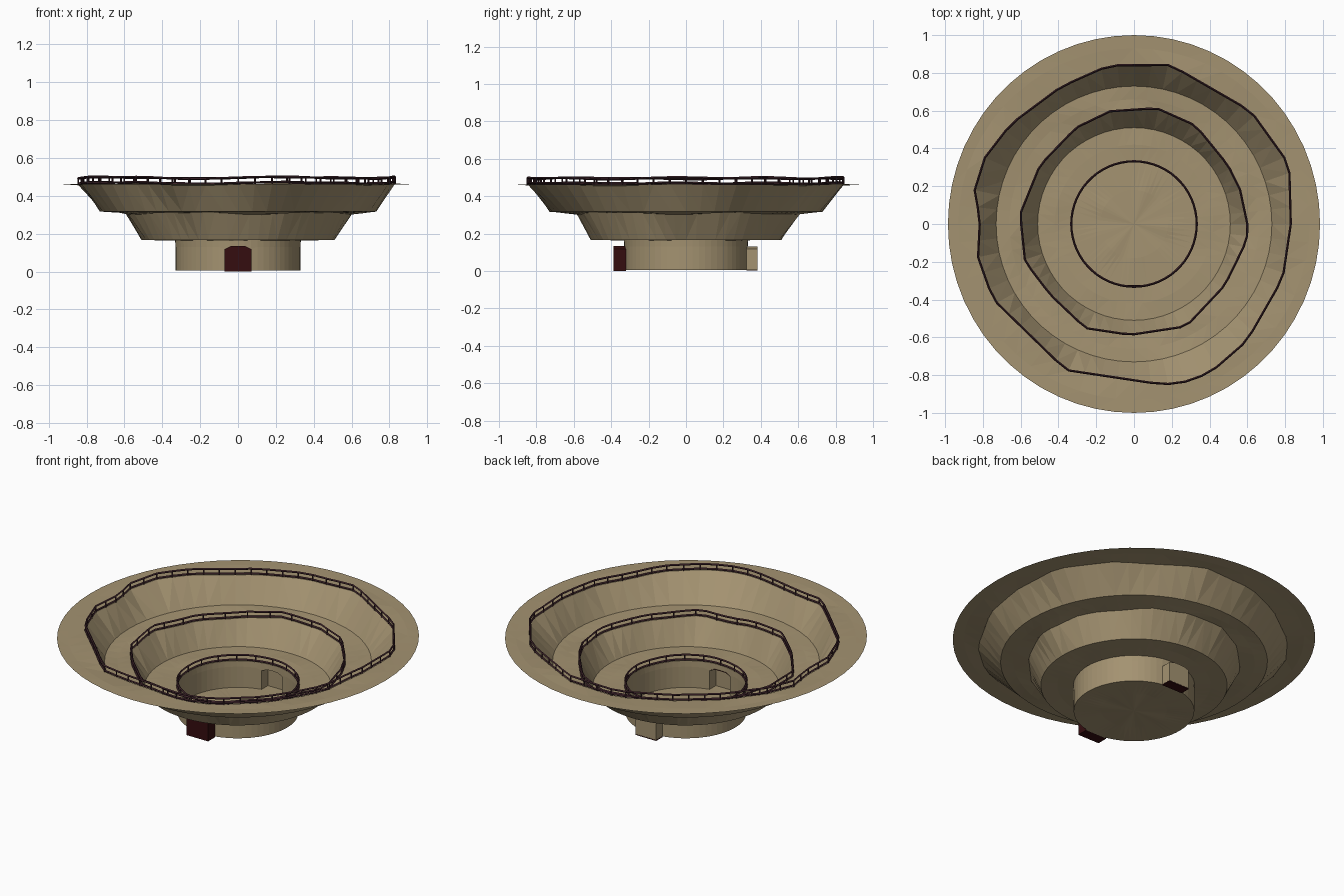
import bpy, bmesh, math, random
from mathutils import Vector

random.seed(4)
if "Cube" in bpy.data.objects:
    bpy.data.objects.remove(bpy.data.objects["Cube"])

SEG = 60
DOOR_HALF = math.radians(12.5)


def material(name, rgb):
    m = bpy.data.materials.new(name)
    m.use_nodes = True
    m.diffuse_color = (*rgb, 1)
    bsdf = m.node_tree.nodes["Principled BSDF"]
    bsdf.inputs["Base Color"].default_value = (*rgb, 1)
    bsdf.inputs["Roughness"].default_value = 0.9
    return m


sand = material("sand", (0.37, 0.29, 0.165))
dark_red = material("dark red", (0.035, 0.004, 0.005))
rail_maroon = material("rail maroon", (0.045, 0.016, 0.022))


def add_object(name, bm, mat):
    mesh = bpy.data.meshes.new(name)
    bm.to_mesh(mesh)
    bm.free()
    mesh.materials.append(mat)
    ob = bpy.data.objects.new(name, mesh)
    bpy.context.collection.objects.link(ob)
    return ob


# Uneven rims: (angle in degrees, radius), joined by straight lines
OUTER = [(0, .83), (21, .88), (44, .86), (77, .864), (99, .85), (118, .823),
         (141, .84), (156, .864), (169, .864), (177, .816), (192, .844),
         (208, .846), (245, .853), (276, .845), (285, .88), (297, .885),
         (314, .86), (340, .838), (360, .83)]
MIDDLE = [(0, .6), (18, .59), (32, .587), (58, .615), (79, .625), (102, .61),
          (121, .595), (148, .587), (175, .605), (199, .61), (220, .58),
          (245, .608), (268, .587), (297, .608), (326, .58), (352, .604),
          (360, .6)]


def rim_point(points, angle):
    d = math.degrees(angle) % 360
    for (a0, r0), (a1, r1) in zip(points, points[1:]):
        if a0 <= d <= a1:
            t = (d - a0) / (a1 - a0)
            p0, p1 = (Vector((r * math.cos(math.radians(a)), r * math.sin(math.radians(a))))
                      for a, r in ((a0, r0), (a1, r1)))
            return p0.lerp(p1, t)


def ring(bm, shape, z, wobble=0.0):
    """One ring of vertices; shape is a radius or a list of rim points."""
    verts, phase = [], random.uniform(0, 6)
    for i in range(SEG):
        a = math.tau * i / SEG
        if isinstance(shape, list):
            p = rim_point(shape, a)
        else:
            p = Vector((math.cos(a), math.sin(a))) * shape
        dz = wobble * (math.sin(5 * a + phase) + 0.6 * math.sin(9 * a + 2 * phase))
        verts.append(bm.verts.new((p.x, p.y, z + dz)))
    return verts


# Stepped bowl, from the floor out to the rim
bm = bmesh.new()
centre = bm.verts.new((0, 0, 0.006))
rings = [ring(bm, s, z, w) for s, z, w in (
    (0.18, 0.008, 0.002), (0.33, 0.005, 0), (0.33, 0.13, 0),
    (0.332, 0.165, 0.001), (0.42, 0.168, 0.002), (0.51, 0.167, 0),
    (MIDDLE, 0.308, 0.005), (0.66, 0.312, 0.003), (0.73, 0.317, 0),
    (OUTER, 0.46, 0.004), (0.93, 0.462, 0.001), (1.0, 0.463, 0))]
for v in rings[-1]:
    v.co.x *= 0.985
for i in range(SEG):
    bm.faces.new((centre, rings[0][i], rings[0][(i + 1) % SEG]))
door_faces = {-1: [], 1: []}
for k, (lo, hi) in enumerate(zip(rings, rings[1:])):
    for i in range(SEG):
        j = (i + 1) % SEG
        f = bm.faces.new((lo[i], hi[i], hi[j], lo[j]))
        mid = f.calc_center_median()
        if k == 1 and abs(math.atan2(mid.x, abs(mid.y))) < DOOR_HALF:
            door_faces[1 if mid.y > 0 else -1].append(f)

# Arched tops of the two doorways
for v in rings[2]:
    off = abs(math.atan2(v.co.x, abs(v.co.y)))
    if off < DOOR_HALF:
        v.co.z = 0.131 - 0.014 * (off / DOOR_HALF) ** 3

# Doorway alcoves pushed out through the pit wall
for side, faces in door_faces.items():
    out = bmesh.ops.extrude_face_region(bm, geom=faces)["geom"]
    for v in out:
        if isinstance(v, bmesh.types.BMVert):
            v.co.y = side * 0.383
    old = [f for f in faces if f.is_valid]
    if old:
        bmesh.ops.delete(bm, geom=old, context="FACES")
rims = {"pit": [v.co.copy() for v in rings[3]],
        "middle": [v.co.copy() for v in rings[6]],
        "outer": [v.co.copy() for v in rings[9]]}
bmesh.ops.triangulate(bm, faces=bm.faces[:])
add_object("stepped_bowl", bm, sand)

# Red casing behind the front doorway, open toward the pit
bm = bmesh.new()
arch = [(-.072, 0), (-.072, .118), (-.04, .134), (.04, .134), (.072, .118), (.072, 0)]
inner = [bm.verts.new((x, -0.322, z)) for x, z in arch]
outer = [bm.verts.new((x, -0.388, z)) for x, z in arch]
bm.faces.new(outer)
for i in range(len(arch)):
    j = (i + 1) % len(arch)
    bm.faces.new((inner[i], inner[j], outer[j], outer[i]))
bmesh.ops.recalc_face_normals(bm, faces=bm.faces[:])
add_object("front_door_casing", bm, dark_red)

# Red sill under the back doorway
bm = bmesh.new()
bmesh.ops.create_cube(bm, size=1)
for v in bm.verts:
    v.co = (v.co.x * 0.138, 0.353 + v.co.y * 0.06, 0.002 + v.co.z * 0.004)
add_object("back_door_sill", bm, dark_red)


# Railings: two rails and evenly spaced posts along each rim
def railing(name, path, step):
    curve = bpy.data.curves.new(name, "CURVE")
    curve.dimensions = "3D"
    curve.bevel_depth = 0.006
    curve.bevel_resolution = 0
    curve.use_fill_caps = True

    def spline(points, closed, radius):
        s = curve.splines.new("POLY")
        s.points.add(len(points) - 1)
        for p, co in zip(s.points, points):
            p.co = (*co, 1)
            p.radius = radius
        s.use_cyclic_u = closed

    up = Vector((0, 0, 1))
    for h in (0.008, 0.036):
        spline([p + up * h for p in path], True, 1)
    for p in path[::step]:
        spline([p, p + up * 0.036], False, 0.8)
    curve.materials.append(rail_maroon)
    ob = bpy.data.objects.new(name, curve)
    bpy.context.collection.objects.link(ob)
    bpy.ops.object.select_all(action="DESELECT")
    ob.select_set(True)
    bpy.context.view_layer.objects.active = ob
    bpy.ops.object.convert(target="MESH")
    bpy.ops.object.shade_flat()


for key, step in (("pit", 3), ("middle", 2), ("outer", 1)):
    railing(key + "_railing", rims[key], step)
